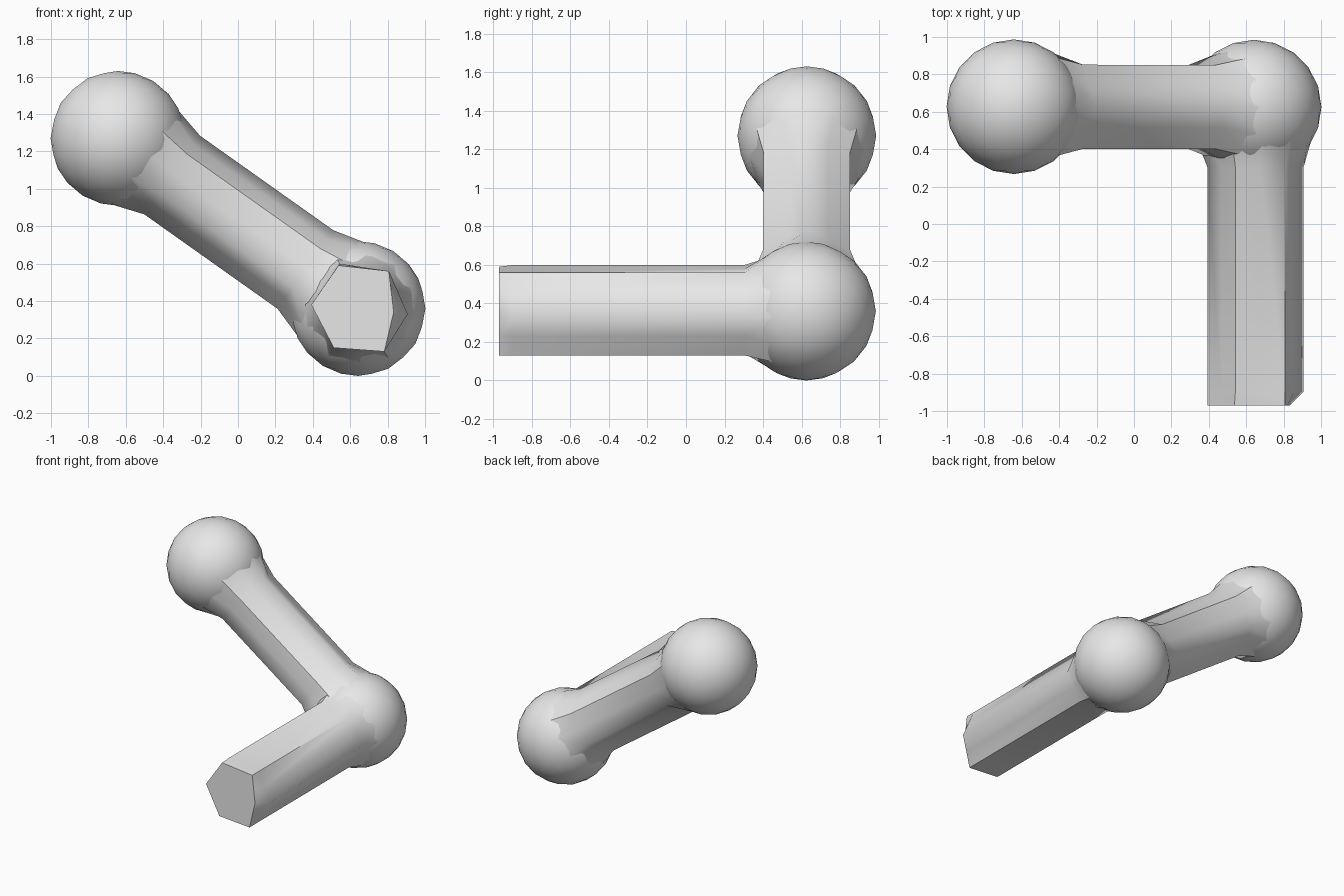
import bpy, bmesh, math
from mathutils import Vector

cube = bpy.data.objects.get("Cube")
if cube:
    bpy.data.objects.remove(cube, do_unlink=True)

grey = bpy.data.materials.new("plain grey")
grey.use_nodes = True
grey.diffuse_color = (0.8, 0.8, 0.8, 1)
grey.node_tree.nodes["Principled BSDF"].inputs["Base Color"].default_value = (0.8, 0.8, 0.8, 1)

RADIUS = 0.36
UPPER = Vector((-0.642, 0.627, 1.27))   # centre of the upper ball
ELBOW = Vector((0.642, 0.625, 0.36))    # centre of the elbow ball


def finish(name, bm, angle):
    bmesh.ops.recalc_face_normals(bm, faces=bm.faces)
    mesh = bpy.data.meshes.new(name)
    bm.to_mesh(mesh)
    bm.free()
    mesh.materials.append(grey)
    ob = bpy.data.objects.new(name, mesh)
    bpy.context.collection.objects.link(ob)
    bpy.ops.object.select_all(action='DESELECT')
    ob.select_set(True)
    bpy.context.view_layer.objects.active = ob
    bpy.ops.object.shade_smooth_by_angle(angle=math.radians(angle))
    return ob


def ball(name, centre):
    bm = bmesh.new()
    bmesh.ops.create_icosphere(bm, subdivisions=3, radius=RADIUS)
    bmesh.ops.translate(bm, verts=bm.verts, vec=centre)
    finish(name, bm, 60)


def with_midpoints(hexagon):
    """Six corners plus the middle of each side."""
    pts = [Vector(p) for p in hexagon]
    out = []
    for i, p in enumerate(pts):
        out += [p, (p + pts[(i + 1) % 6]) / 2]
    return out


def bar(name, origin, axis, side, up, sections):
    """Loft 2D sections, given as (distance, points), along an axis."""
    bm = bmesh.new()
    rings = [[bm.verts.new(origin + axis * t + side * p.x + up * p.y) for p in pts]
             for t, pts in sections]
    for a, b in zip(rings, rings[1:]):
        n = len(a)
        for i in range(n):
            j = (i + 1) % n
            bm.faces.new((a[i], a[j], b[j], b[i]))
    bm.faces.new(rings[0])
    bm.faces.new(rings[-1])
    finish(name, bm, 40)


def collar(pts):
    """Round ring that melts the bar into a ball."""
    return [p.normalized() * 0.31 for p in pts]


ball("upper_ball", UPPER)
ball("elbow_ball", ELBOW)

# Sloping bar between the two balls
span = ELBOW - UPPER
length = span.length
axis = span.normalized()
back = Vector((0, 1, 0))
normal = back.cross(axis).normalized()
if normal.z < 0:
    normal.negate()
slope = with_midpoints([(0, 0.265), (-0.225, 0.145), (-0.225, -0.11),
                        (0, -0.25), (0.225, -0.11), (0.225, 0.145)])
bar("sloping_bar", UPPER, axis, back, normal,
    [(0.17, collar(slope)), (0.35, slope),
     (length - 0.35, slope), (length - 0.17, collar(slope))])

# Forward bar with one clipped corner at its free end
corners = [(-0.25, 0.02), (-0.10, 0.24), (0.165, 0.20),
           (0.265, -0.03), (0.14, -0.23), (-0.13, -0.21)]
clipped = list(corners)
clipped[1] = (-0.105, 0.23)
clipped[3] = (0.19, -0.02)
forward = with_midpoints(corners)
bar("forward_bar", ELBOW, Vector((0, -1, 0)), Vector((1, 0, 0)), Vector((0, 0, 1)),
    [(0.17, collar(forward)), (0.32, forward), (1.52, forward),
     (1.595, with_midpoints(clipped))])
